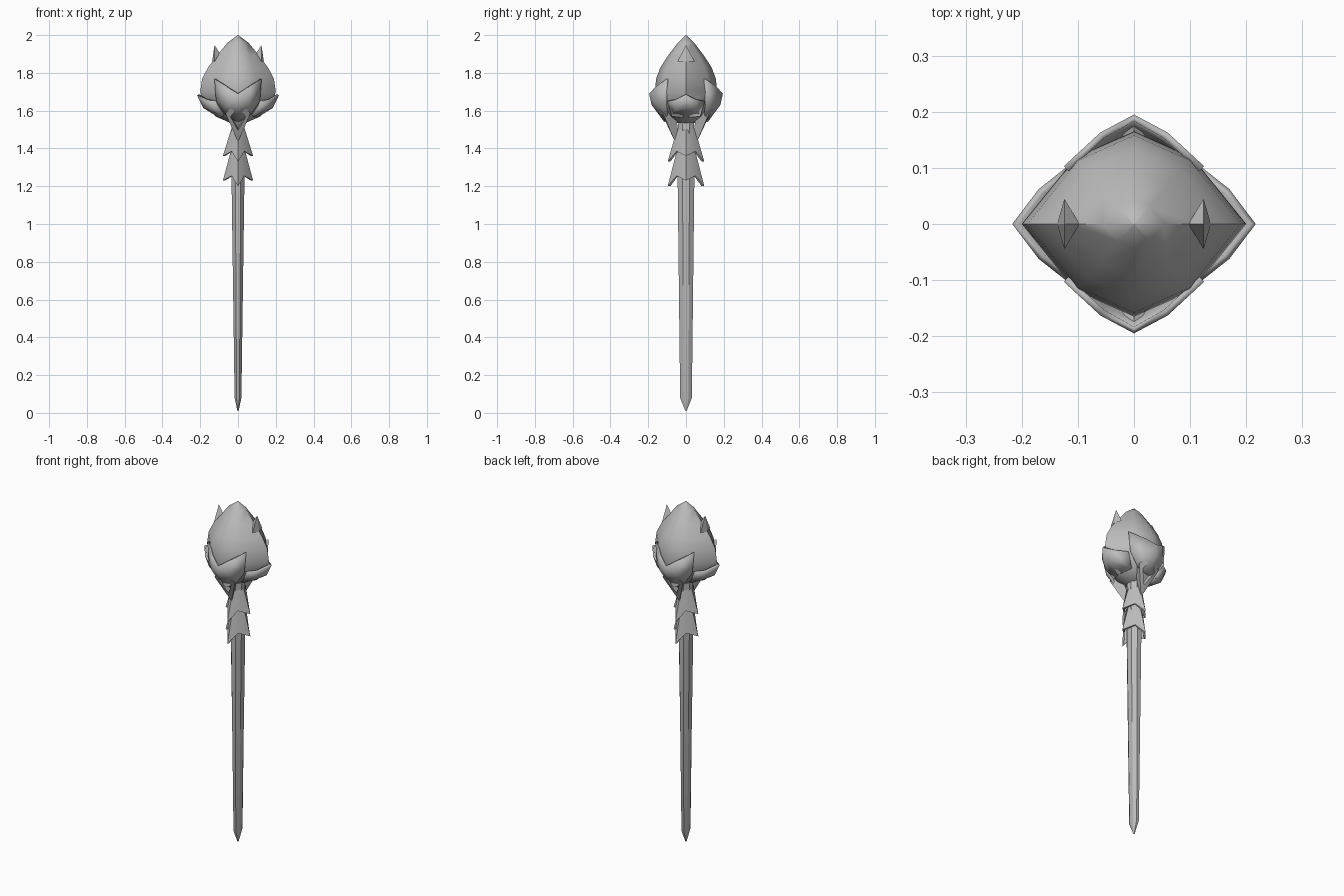
import bpy, bmesh, math
from mathutils import Vector

old = bpy.data.objects.get("Cube")
if old:
    bpy.data.objects.remove(old, do_unlink=True)

steel = bpy.data.materials.new("grey_steel")
steel.use_nodes = True
GREY = (0.5, 0.5, 0.5, 1)
steel.diffuse_color = GREY
steel.node_tree.nodes["Principled BSDF"].inputs["Base Color"].default_value = GREY


def build(name, verts, faces, mirror=(False, False), thick=0, angle=30, solid=True):
    """Make an object from points, with optional mirroring and thickness."""
    bm = bmesh.new()
    vs = [bm.verts.new(v) for v in verts]
    for f in faces:
        bm.faces.new([vs[i] for i in f])
    bmesh.ops.remove_doubles(bm, verts=bm.verts, dist=0.0005)
    bmesh.ops.recalc_face_normals(bm, faces=bm.faces)
    if not solid:
        # open shells must face away from the axis
        for f in bm.faces:
            c = f.calc_center_median() - Vector((0, 0, 1.72))
            if f.normal.dot(c) < 0:
                f.normal_flip()
    me = bpy.data.meshes.new(name)
    bm.to_mesh(me)
    bm.free()
    me.materials.append(steel)
    ob = bpy.data.objects.new(name, me)
    bpy.context.collection.objects.link(ob)
    if any(mirror):
        m = ob.modifiers.new("mirror", 'MIRROR')
        m.use_axis = (mirror[0], mirror[1], False)
        m.merge_threshold = 0.001
    if thick:
        s = ob.modifiers.new("thickness", 'SOLIDIFY')
        s.thickness, s.offset = thick, -1
    bpy.ops.object.select_all(action='DESELECT')
    ob.select_set(True)
    bpy.context.view_layer.objects.active = ob
    bpy.ops.object.shade_smooth_by_angle(angle=math.radians(angle))
    return ob


def loft(name, rings, angle, caps=True):
    """Skin a stack of equal rings of points."""
    n = len(rings[0])
    faces = [(r * n + i, r * n + (i + 1) % n, (r + 1) * n + (i + 1) % n, (r + 1) * n + i)
             for r in range(len(rings) - 1) for i in range(n)]
    if caps:
        faces += [tuple(range(n)), tuple(range((len(rings) - 1) * n, len(rings) * n))]
    return build(name, [p for ring in rings for p in ring], faces, angle=angle)


def octagon(z, rx, ry):
    k = 1 / math.cos(math.pi / 8)
    return [(k * rx * math.cos(math.pi / 8 + i * math.pi / 4),
             k * ry * math.sin(math.pi / 8 + i * math.pi / 4), z) for i in range(8)]


# tapered shaft with a pointed foot
loft("shaft", [octagon(*r) for r in [(0.01, 0.003, 0.003), (0.08, 0.018, 0.031),
                                    (1.22, 0.034, 0.044), (1.56, 0.034, 0.042)]], 30)

# bud-shaped head, ridged along both sides
section = [(1, 0), (0.52, 0.72), (0, 1), (-0.52, 0.72),
           (-1, 0), (-0.52, -0.72), (0, -1), (0.52, -0.72)]
profile = [(1.535, 0.04, 0.045), (1.57, 0.12, 0.10), (1.63, 0.18, 0.15),
           (1.70, 0.20, 0.165), (1.77, 0.19, 0.158), (1.83, 0.158, 0.135),
           (1.89, 0.113, 0.096), (1.96, 0.055, 0.043), (2.0, 0.001, 0.001)]
loft("bud_head", [[(x * rx, y * ry, z) for x, y in section] for z, rx, ry in profile], 60)


# two skirts, each with four points hanging down and notches between
def collar(name, top, drop):
    upper, lower = [], []
    for i in range(8):
        a = i * math.pi / 4
        c, s = math.cos(a), math.sin(a)
        upper.append((0.037 * c, 0.048 * s, top))
        if i % 2:
            lower.append((math.copysign(0.034, c), math.copysign(0.05, s), drop + 0.055))
        else:
            lower.append((0.08 * c, 0.097 * s, drop + 0.03 * abs(c)))
    inner = [(x * 0.85, y * 0.85, z) for x, y, z in lower]
    deep = [(x * 0.8, y * 0.8, top - 0.02) for x, y, z in upper]
    loft(name, [deep, upper, lower, inner], 30, caps=False)


collar("upper_collar", 1.50, 1.33)
collar("lower_collar", 1.39, 1.20)

# front and back winged petals
build("winged_petals",
      [(0, -0.195, 1.69), (0.06, -0.163, 1.725), (0.125, -0.103, 1.768),
       (0, -0.182, 1.63), (0.06, -0.155, 1.635), (0.116, -0.108, 1.648),
       (0, -0.115, 1.54), (0.06, -0.105, 1.57)],
      [(0, 3, 4, 1), (1, 4, 5, 2), (3, 6, 7, 4), (4, 7, 5)],
      (True, True), 0.012, 40, solid=False)

# left and right cupped petals
build("side_petals",
      [(0.217, 0, 1.682), (0.17, -0.062, 1.655), (0.122, -0.1, 1.648),
       (0.185, 0, 1.615), (0.145, -0.06, 1.60),
       (0.10, 0, 1.562), (0.08, -0.075, 1.57)],
      [(0, 1, 4, 3), (1, 2, 6, 4), (3, 4, 6, 5)],
      (True, True), 0.012, 40, solid=False)

# small thorns near the crown
build("crown_thorns",
      [(0.124, 0, 1.947), (0.097, 0, 1.905), (0.124, -0.045, 1.86),
       (0.124, 0.045, 1.86), (0.137, 0, 1.86)],
      [(0, 1, 2), (0, 3, 1), (0, 2, 4), (0, 4, 3), (1, 3, 4, 2)], (True, False))


# diamond frames with a sunken centre, front and back
def diamond(top, side, low):
    return [(0, -top[0], top[1]), (side[0], -side[1], side[2]),
            (0, -low[0], low[1]), (-side[0], -side[1], side[2])]


loft("diamond_frames",
     [diamond((0.12, 1.63), (0.04, 0.055, 1.59), (0.04, 1.48)),
      diamond((0.187, 1.655), (0.066, 0.122, 1.585), (0.058, 1.435)),
      diamond((0.170, 1.622), (0.04, 0.120, 1.567), (0.085, 1.495)),
      diamond((0.140, 1.625), (0.036, 0.095, 1.575), (0.060, 1.505))], 20)
frame = bpy.context.object
flip = frame.modifiers.new("mirror", 'MIRROR')
flip.use_axis = (False, True, False)
